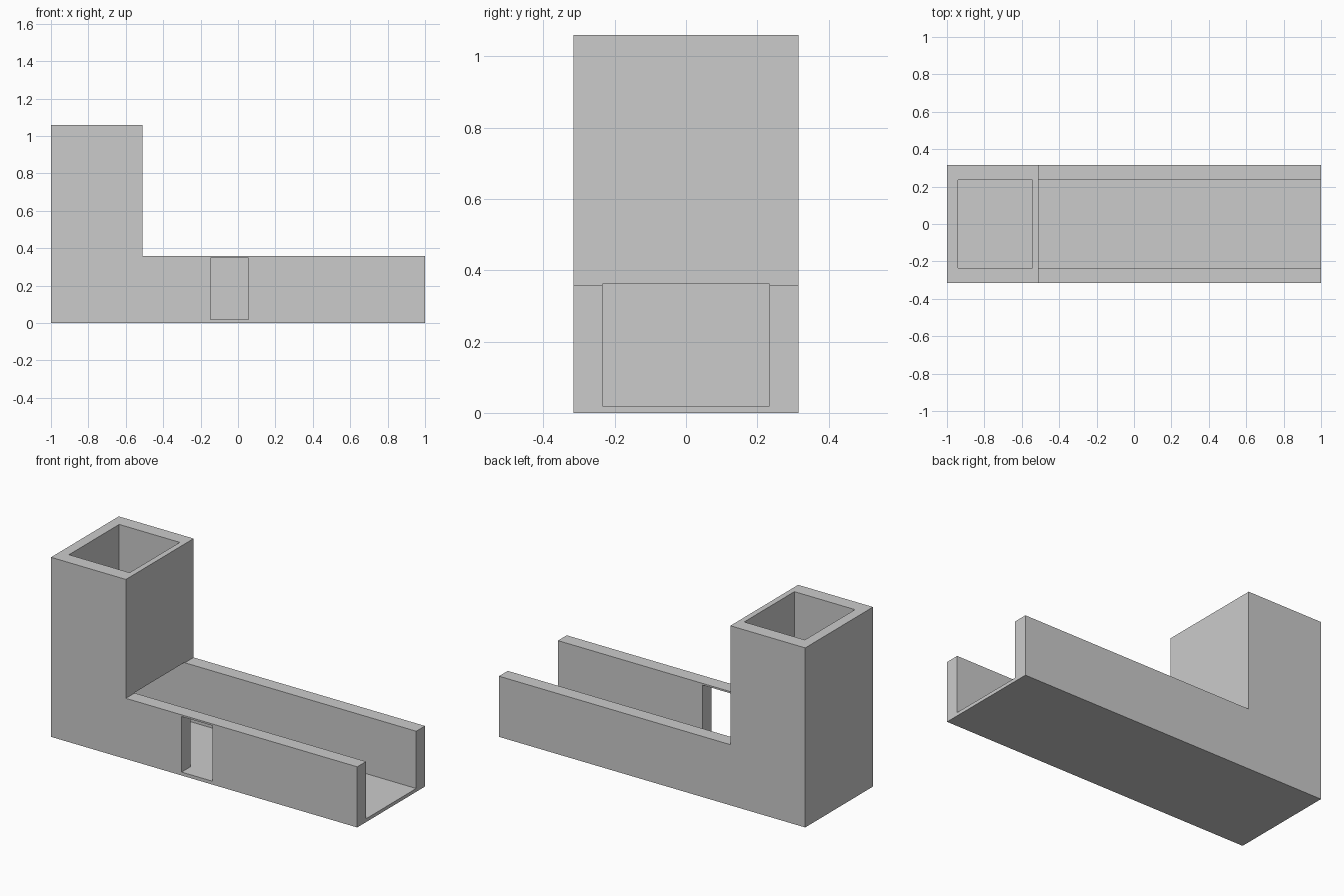
import bpy
import bmesh

if "Cube" in bpy.data.objects:
    bpy.data.objects.remove(bpy.data.objects["Cube"])

HALF_W, INNER = 0.316, 0.234      # outer and inner half width
FLOOR, WALL_TOP, TOWER_TOP = 0.02, 0.358, 1.06


def make_object(name, bm):
    bmesh.ops.recalc_face_normals(bm, faces=bm.faces)
    mesh = bpy.data.meshes.new(name)
    bm.to_mesh(mesh)
    bm.free()
    obj = bpy.data.objects.new(name, mesh)
    bpy.context.collection.objects.link(obj)
    return obj


def extruded_profile(name, points, y0, y1):
    """Extrude an x-z outline from y0 to y1."""
    bm = bmesh.new()
    face = bm.faces.new([bm.verts.new((x, y0, z)) for x, z in points])
    out = bmesh.ops.extrude_face_region(bm, geom=[face])["geom"]
    verts = [v for v in out if isinstance(v, bmesh.types.BMVert)]
    bmesh.ops.translate(bm, verts=verts, vec=(0, y1 - y0, 0))
    return make_object(name, bm)


def cut_box(target, name, x, y, z):
    """Subtract a box given by its (min, max) range on each axis."""
    outline = [(x[0], z[0]), (x[1], z[0]), (x[1], z[1]), (x[0], z[1])]
    cutter = extruded_profile(name, outline, *y)
    cutter.hide_render = True
    mod = target.modifiers.new(name, "BOOLEAN")
    mod.operation = "DIFFERENCE"
    mod.solver = "EXACT"
    mod.object = cutter
    bpy.context.view_layer.objects.active = target
    bpy.ops.object.modifier_apply(modifier=mod.name)
    bpy.data.objects.remove(cutter, do_unlink=True)


# L-shaped body: tall tower with a long low trough
body = extruded_profile("tower_and_trough", [
    (-1, 0), (1, 0), (1, WALL_TOP), (-0.511, WALL_TOP),
    (-0.511, TOWER_TOP), (-1, TOWER_TOP)], -HALF_W, HALF_W)

# Vertical shaft, open at the top of the tower
cut_box(body, "shaft_cutter", (-0.94, -0.544), (-INNER, INNER), (FLOOR, 1.2))
# Trough channel, running under the tower wall into the shaft
cut_box(body, "channel_cutter", (-0.75, 1.1), (-INNER, INNER), (FLOOR, 0.361))
# Window through the front trough wall
cut_box(body, "window_cutter", (-0.147, 0.056), (-0.4, 0), (FLOOR, 0.348))
